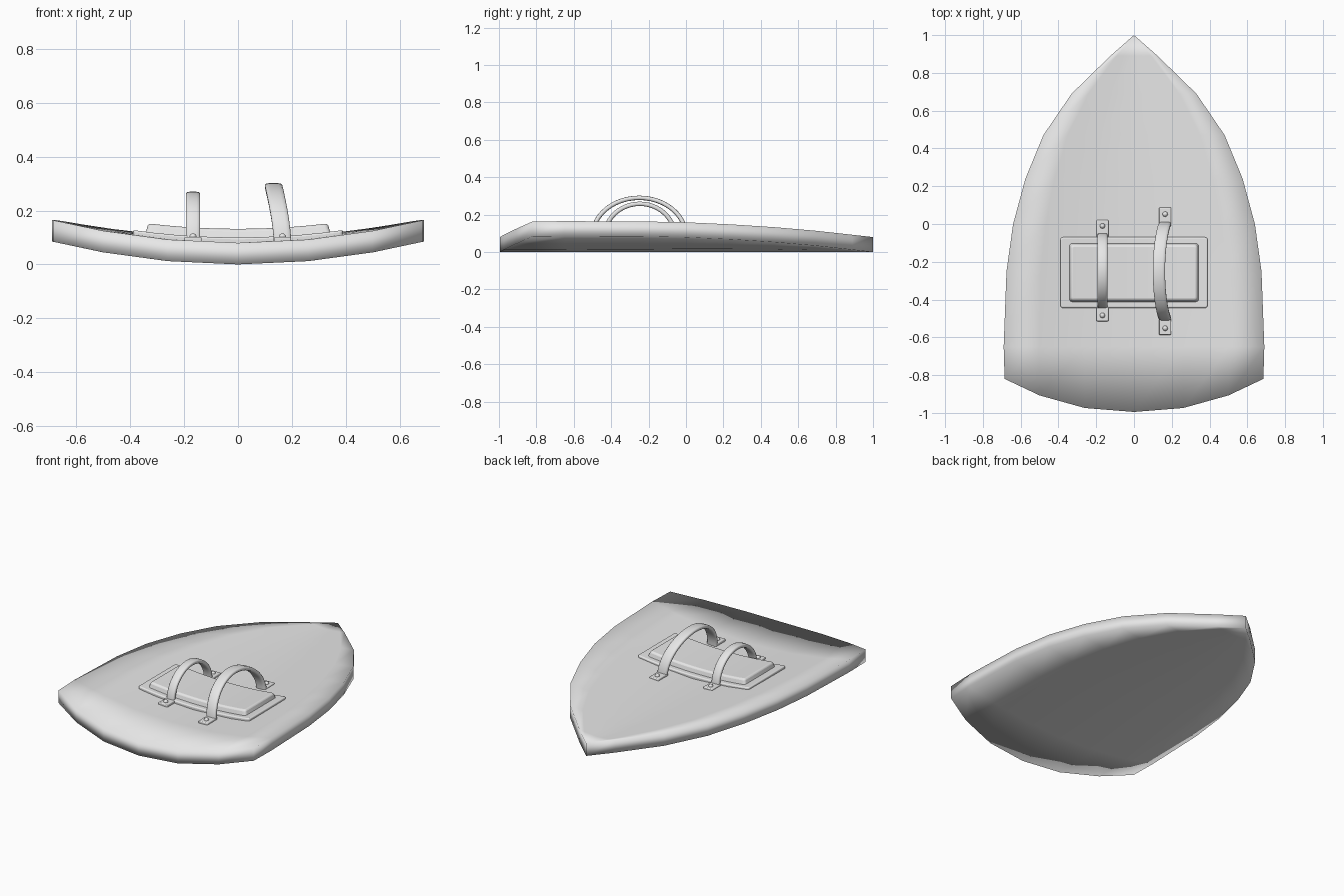
import bpy, bmesh, math
from mathutils import Vector

cube = bpy.data.objects.get("Cube")
if cube:
    bpy.data.objects.remove(cube)

grey = bpy.data.materials.new("light_grey")
grey.use_nodes = True
grey.diffuse_color = (0.8, 0.8, 0.8, 1)
grey.node_tree.nodes["Principled BSDF"].inputs["Base Color"].default_value = (0.8, 0.8, 0.8, 1)

THICK = 0.08


def curve_z(x):
    """Height of the shield's curved outer face."""
    return 0.085 * (x / 0.69) ** 2


def finish(name, bm, angle=None, bevel=0):
    bmesh.ops.recalc_face_normals(bm, faces=bm.faces)
    mesh = bpy.data.meshes.new(name)
    bm.to_mesh(mesh)
    bm.free()
    ob = bpy.data.objects.new(name, mesh)
    bpy.context.collection.objects.link(ob)
    mesh.materials.append(grey)
    if bevel:
        mod = ob.modifiers.new("soft_edges", "BEVEL")
        mod.width, mod.segments, mod.limit_method = bevel, 3, "ANGLE"
        mod.angle_limit = math.radians(50)
    bpy.ops.object.select_all(action="DESELECT")
    ob.select_set(True)
    bpy.context.view_layer.objects.active = ob
    if angle:
        bpy.ops.object.shade_smooth_by_angle(angle=math.radians(angle))
    else:
        bpy.ops.object.shade_smooth()
    return ob


# Shield body: rows of half widths from the bowed end to the tip, then thickened
rows = [(-0.82, 0.685), (-0.65, 0.69), (-0.25, 0.675), (0, 0.64), (0.24, 0.575),
        (0.47, 0.48), (0.69, 0.33), (0.89, 0.125), (1, 0)]
steps = (-1, -0.73, -0.38, 0, 0.38, 0.73, 1)
bm = bmesh.new()
grid = []
for i, (y, w) in enumerate(rows):
    line = []
    for t in steps:
        x = w * t
        bow = 0.175 * (1 - abs(t) ** 2.2) if i == 0 else 0
        lift = 0.013 * min(1, abs(x) / 0.23) * max(0, y + 0.45)
        line.append(bm.verts.new((x, y - bow, curve_z(x) + lift)))
    grid.append(line)
for a, b in zip(grid, grid[1:]):
    for k in range(len(steps) - 1):
        bm.faces.new((a[k], a[k + 1], b[k + 1], b[k]))
bmesh.ops.remove_doubles(bm, verts=bm.verts, dist=0.0001)
top = bmesh.ops.extrude_face_region(bm, geom=bm.faces[:])
bmesh.ops.translate(bm, vec=(0, 0, THICK),
                    verts=[g for g in top["geom"] if isinstance(g, bmesh.types.BMVert)])
finish("shield_body", bm)


# Backing plate and arm pad, both bent to follow the shield
def bent_slab(name, half_x, y0, y1, low, high, taper, bevel):
    bm = bmesh.new()
    bmesh.ops.create_cube(bm, size=1)
    for v in bm.verts:
        inset = taper if v.co.z > 0 else 0
        v.co = Vector((math.copysign(half_x - inset, v.co.x),
                       y1 - inset if v.co.y > 0 else y0 + inset,
                       high if v.co.z > 0 else low))
    # Round the upright corners before slicing the slab along its length
    corners = [e for e in bm.edges if abs(e.verts[0].co.z - e.verts[1].co.z) > 0.001]
    bmesh.ops.bevel(bm, geom=corners, offset=0.015, segments=3, profile=0.5, affect="EDGES")
    for k in range(-4, 5):
        bmesh.ops.bisect_plane(bm, geom=bm.verts[:] + bm.edges[:] + bm.faces[:],
                               plane_co=(k * half_x / 5, 0, 0), plane_no=(1, 0, 0))
    for v in bm.verts:
        v.co.z += curve_z(v.co.x) + THICK
    finish(name, bm, 35, bevel)


bent_slab("backing_plate", 0.39, -0.445, -0.07, -0.01, 0.02, 0, 0.007)
bent_slab("arm_pad", 0.345, -0.415, -0.1, 0.01, 0.052, 0.012, 0.01)


# Arched straps with flat feet and rivets
def strap(name, x, y, reach, top, foot_end, rivet, lean, half_w):
    base = curve_z(x) + THICK
    bm = bmesh.new()
    rise, n, half_t = top - base - 0.012, 24, 0.012
    section = [(half_w * math.copysign(abs(math.cos(a)) ** 0.5, math.cos(a)),
                half_t * math.copysign(abs(math.sin(a)) ** 0.6, math.sin(a)))
               for a in (math.tau * (k + 0.5) / 12 for k in range(12))]
    rings = []
    for i in range(n + 1):
        a = math.pi * i / n
        normal = Vector((0, math.cos(a) * rise, math.sin(a) * reach)).normalized()
        mid = Vector((x + lean * math.sin(a) ** 1.5 if 0 < i < n else x,
                      y + reach * math.cos(a), base + rise * math.sin(a)))
        rings.append([bm.verts.new(mid + Vector((dx, 0, 0)) + normal * dn) for dx, dn in section])
    for a, b in zip(rings, rings[1:]):
        for k in range(12):
            bm.faces.new((a[k], a[(k + 1) % 12], b[(k + 1) % 12], b[k]))
    bm.faces.new(rings[0])
    bm.faces.new(rings[-1])
    finish(name, bm, 50)

    for side, word in ((1, "back"), (-1, "front")):
        bm = bmesh.new()
        bmesh.ops.create_cube(bm, size=1)
        inner = reach - 0.01
        for v in bm.verts:
            v.co = Vector((x + v.co.x * 0.064,
                           y + side * ((inner + foot_end) / 2 + v.co.y * (foot_end - inner)),
                           base + 0.004 + v.co.z * 0.026))
        finish(f"{name}_{word}_foot", bm, 35, 0.005)
        bm = bmesh.new()
        bmesh.ops.create_uvsphere(bm, u_segments=16, v_segments=8, radius=0.014)
        bmesh.ops.translate(bm, verts=bm.verts, vec=(x, y + side * rivet, base + 0.016))
        finish(f"{name}_{word}_rivet", bm, 60)


strap("small_strap", -0.167, -0.247, 0.187, 0.27, 0.268, 0.237, 0, 0.027)
strap("large_strap", 0.165, -0.25, 0.25, 0.302, 0.337, 0.302, -0.033, 0.033)
